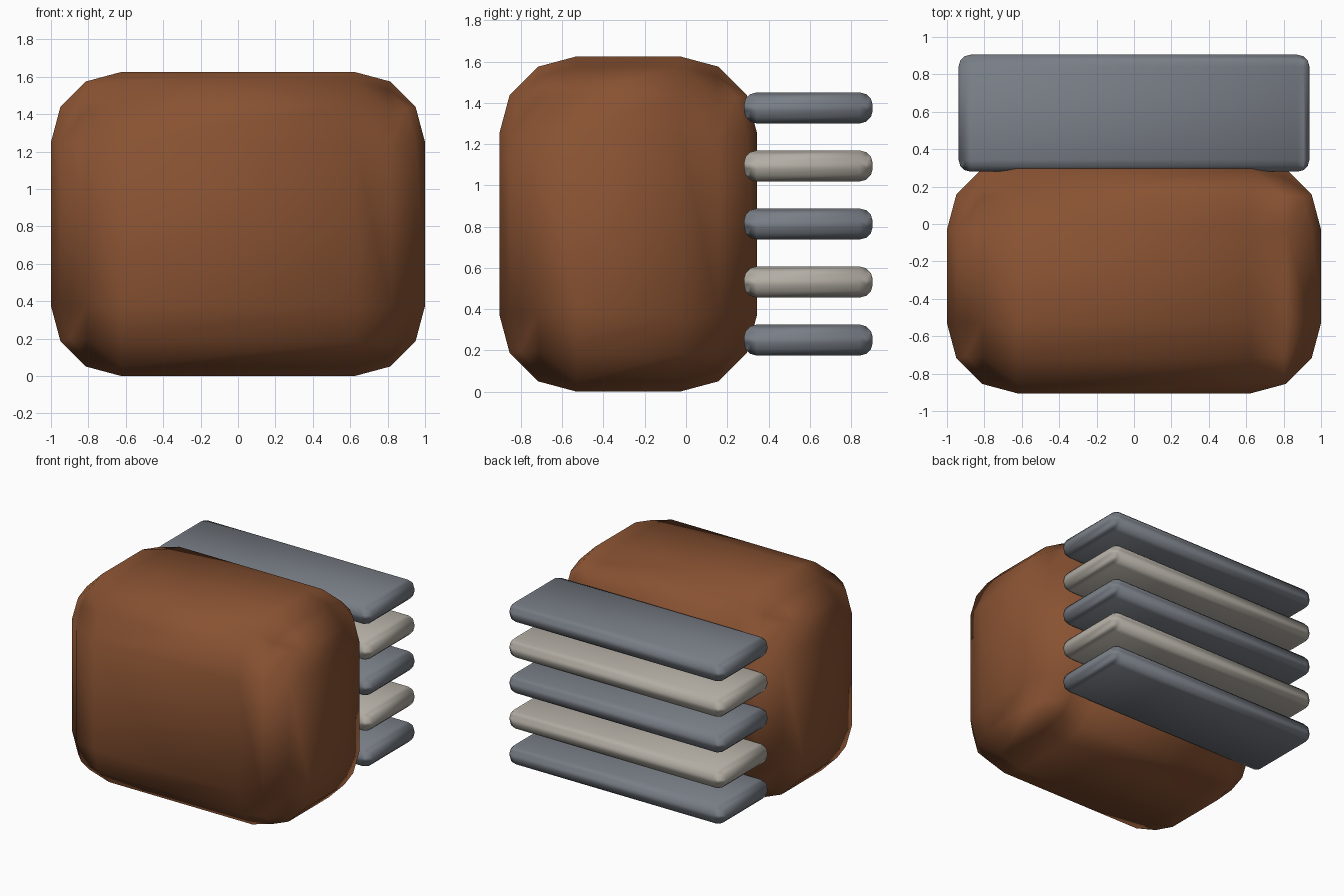
import bpy
import math

if "Cube" in bpy.data.objects:
    bpy.data.objects.remove(bpy.data.objects["Cube"])


def material(name, color):
    m = bpy.data.materials.new(name)
    m.diffuse_color = (*color, 1)
    m.use_nodes = True
    m.node_tree.nodes["Principled BSDF"].inputs["Base Color"].default_value = m.diffuse_color
    return m


def rounded_box(name, center, size, radius, mat):
    bpy.ops.mesh.primitive_cube_add(size=1, location=center)
    ob = bpy.context.object
    ob.name = name
    ob.scale = size
    bpy.ops.object.transform_apply(location=False, rotation=False, scale=True)
    bevel = ob.modifiers.new("Rounding", "BEVEL")
    bevel.width = radius
    bevel.segments = 3
    bevel.harden_normals = True
    bpy.ops.object.modifier_apply(modifier=bevel.name)
    bpy.ops.object.shade_smooth_by_angle(angle=math.radians(45))
    ob.data.materials.append(mat)
    return ob


brown = material("brown", (0.25, 0.085, 0.032))
grey = material("slate_grey", (0.19, 0.21, 0.24))
cream = material("warm_grey", (0.45, 0.42, 0.37))

# Main body
rounded_box("body", (0, -0.28, 0.8125), (2, 1.25, 1.625), 0.375, brown)

# Stack of alternating plates on the back
for i in range(5):
    z = 0.8125 + (i - 2) * 0.28125
    rounded_box(f"back_plate_{i + 1}", (0, 0.5925, z), (1.875, 0.625, 0.15),
                0.0625, cream if i % 2 else grey)
